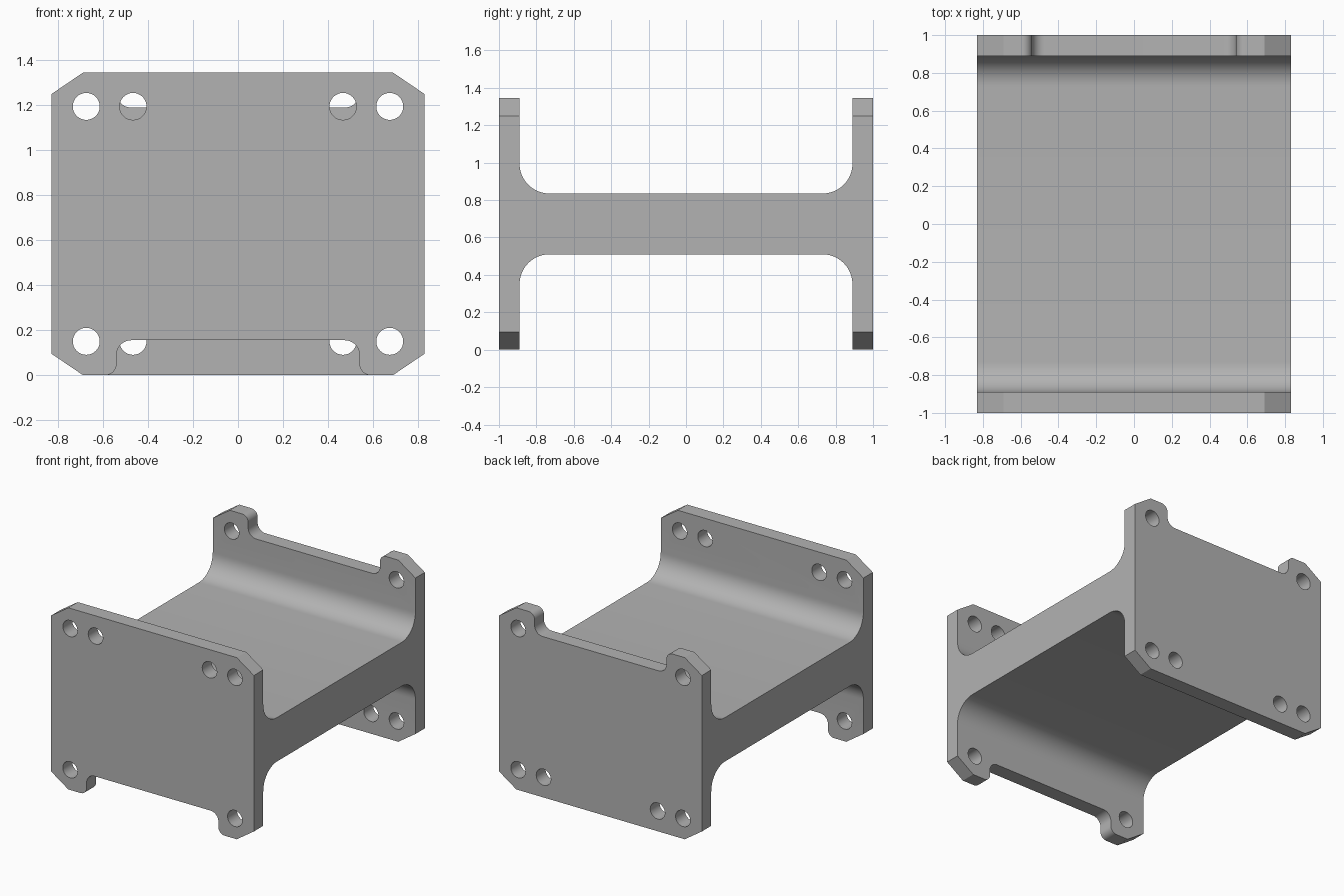
import bpy, bmesh
from math import pi, sin, cos

cube = bpy.data.objects.get("Cube")
if cube:
    bpy.data.objects.remove(cube)

W, H, L = 0.83, 1.345, 1.0         # half width, height, half length
INNER = 0.89                       # inner face of the end plates
WEB_LOW, WEB_HIGH, FILLET = 0.51, 0.835, 0.16
MID = H / 2


def arc(cx, cy, r, start, end, steps=12):
    """Points of a circular arc, angles in quarter turns."""
    turn = [start + (end - start) * i / steps for i in range(steps + 1)]
    return [(cx + r * cos(t * pi / 2), cy + r * sin(t * pi / 2)) for t in turn]


def prism(bm, points, axis, low, high):
    """Extrude an outline along x (outline in y, z) or y (outline in x, z)."""
    place = {"x": lambda d, p: (d, p[0], p[1]), "y": lambda d, p: (p[0], d, p[1])}[axis]
    base = [bm.verts.new(place(low, p)) for p in points]
    cap = bm.faces.new(base)
    extruded = bmesh.ops.extrude_face_region(bm, geom=[cap])["geom"]
    for v in extruded:
        if isinstance(v, bmesh.types.BMVert):
            setattr(v.co, axis, high)


def make_object(name, bm):
    bmesh.ops.recalc_face_normals(bm, faces=bm.faces[:])
    mesh = bpy.data.meshes.new(name)
    bm.to_mesh(mesh)
    bm.free()
    obj = bpy.data.objects.new(name, mesh)
    bpy.context.collection.objects.link(obj)
    return obj


# Body: H-shaped side profile with filleted web
upper = arc(INNER - FILLET, WEB_HIGH + FILLET, FILLET, 0, -1)
lower = arc(INNER - FILLET, WEB_LOW - FILLET, FILLET, 1, 0)
half = [(INNER, 0), (L, 0), (L, H), (INNER, H)] + upper
left_half = [(-y, z) for y, z in reversed(half)]
profile = half + left_half + [(-y, z) for y, z in reversed(lower)] + lower
bm = bmesh.new()
prism(bm, profile, "x", -W, W)
body = make_object("spacer_bracket", bm)

# Cutters: corner chamfers, notches and bolt holes
bm = bmesh.new()
for sx in (-1, 1):
    for sz in (-1, 1):
        corner = [(0.69, MID), (W, MID - 0.095), (0.97, MID - 0.19),
                  (0.97, MID + 0.095), (0.69, MID + 0.095)]
        prism(bm, [(sx * x, MID + sz * z) for x, z in corner], "y", -1.1, 1.1)

side = [(0.59, -0.1)] + arc(0.59, 0.05, 0.05, 3, 2) + arc(0.475, 0.09, 0.065, 0, 1)
notch = side + [(-x, z) for x, z in reversed(side)]
for sy in (-1, 1):
    low, high = sorted((sy * 0.86, sy * 1.1))
    # front plate is notched below, back plate above
    prism(bm, [(x, z if sy < 0 else H - z) for x, z in notch], "y", low, high)
    full_edge = 1.195 if sy < 0 else 0.15
    for sx in (-1, 1):
        for x, z in ((0.675, 0.15), (0.675, 1.195), (0.467, full_edge)):
            prism(bm, arc(sx * x, z, 0.06, 0, 4, 32)[:-1], "y", low, high)
cutter = make_object("cutter", bm)
cutter.hide_render = True

cut = body.modifiers.new("cuts", "BOOLEAN")
cut.operation = "DIFFERENCE"
cut.solver = "EXACT"
cut.object = cutter
bpy.context.view_layer.objects.active = body
body.select_set(True)
bpy.ops.object.modifier_apply(modifier=cut.name)
bpy.data.objects.remove(cutter)

# Grey metal
grey = bpy.data.materials.new("grey_metal")
grey.use_nodes = True
colour = (0.45, 0.45, 0.45, 1)
grey.diffuse_color = colour
grey.node_tree.nodes["Principled BSDF"].inputs["Base Color"].default_value = colour
body.data.materials.clear()
body.data.materials.append(grey)
bpy.ops.object.shade_smooth_by_angle()
